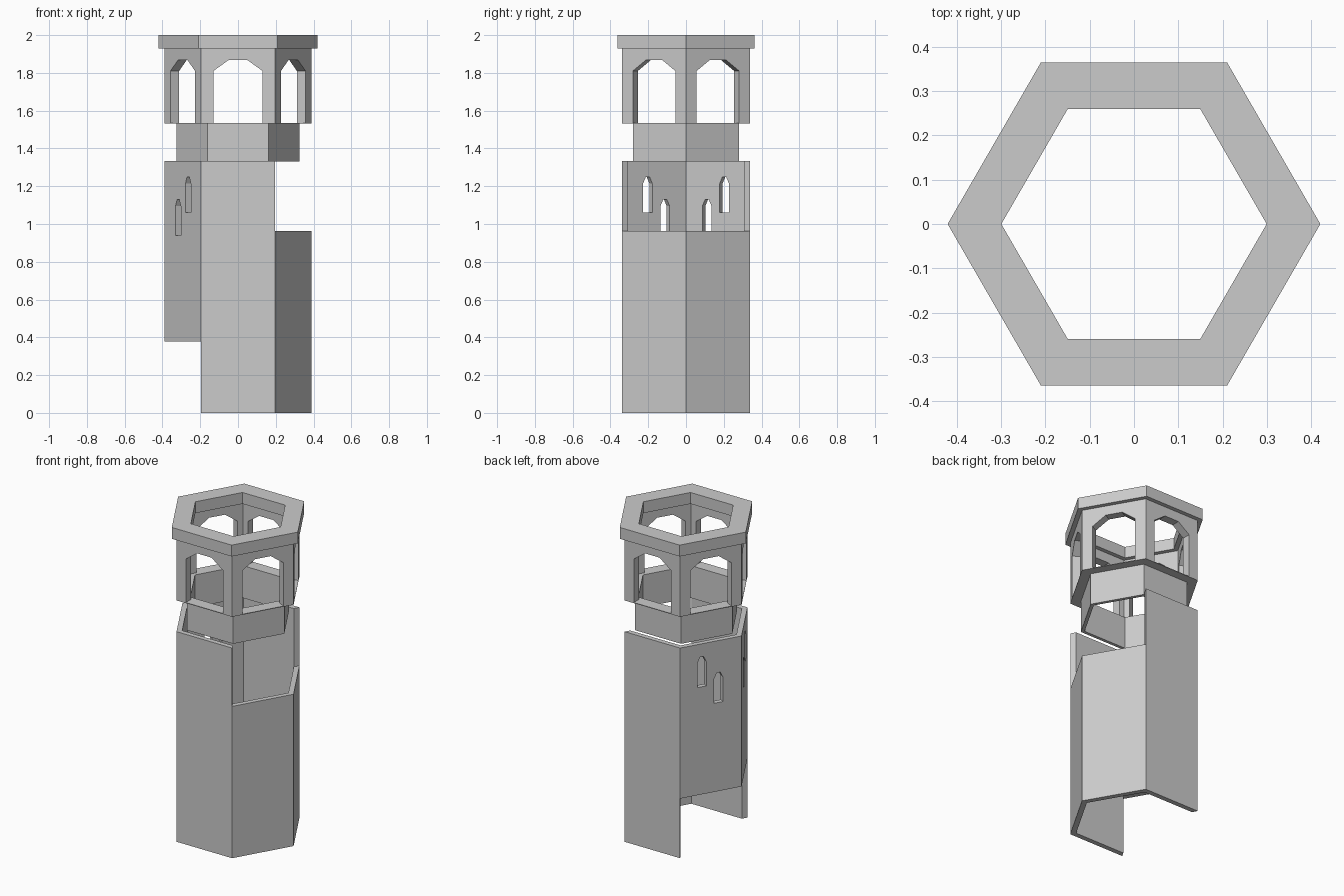
import bpy, bmesh, math
from mathutils import Vector

cube = bpy.data.objects.get("Cube")
if cube:
    bpy.data.objects.remove(cube, do_unlink=True)

stone = bpy.data.materials.new("grey stone")
stone.use_nodes = True
GREY = (0.6, 0.6, 0.6, 1)
stone.diffuse_color = GREY
stone.node_tree.nodes["Principled BSDF"].inputs["Base Color"].default_value = GREY

# Hexagon sides, counted counterclockwise
RIGHT_BACK, BACK, LEFT_BACK, LEFT_FRONT, FRONT, RIGHT_FRONT = range(6)
RING = list(range(6))


def wall(name, sides, outline, r_out, r_in):
    """Mitred slabs on some sides of a hexagon; outline holds (across, height)."""
    half = r_out / 2
    bm = bmesh.new()
    for k in sides:
        angle = math.radians(30 + 60 * k)
        normal = Vector((math.cos(angle), math.sin(angle), 0))
        along = Vector((-normal.y, normal.x, 0))
        end = [0 if abs(u) < half - 1e-5 else math.copysign(1, u) for u, z in outline]

        def loop(r):
            return [bm.verts.new(normal * r * math.cos(math.pi / 6)
                                 + along * (e * r / 2 if e else u) + Vector((0, 0, z)))
                    for (u, z), e in zip(outline, end)]

        outer, inner = loop(r_out), loop(r_in)
        bm.faces.new(outer)
        bm.faces.new(inner[::-1])
        for i in range(len(outline)):
            j = (i + 1) % len(outline)
            # leave joints between neighbouring slabs open so they weld
            if end[i] and end[i] == end[j] and (k + int(end[i])) % 6 in sides:
                continue
            bm.faces.new((outer[i], inner[i], inner[j], outer[j]))
    bmesh.ops.remove_doubles(bm, verts=bm.verts, dist=1e-5)
    bmesh.ops.recalc_face_normals(bm, faces=bm.faces)
    mesh = bpy.data.meshes.new(name)
    bm.to_mesh(mesh)
    bm.free()
    mesh.materials.append(stone)
    obj = bpy.data.objects.new(name, mesh)
    bpy.context.collection.objects.link(obj)
    return obj


def plain(name, sides, z0, z1, r_out, r_in):
    h = r_out / 2
    return wall(name, sides, [(-h, z0), (h, z0), (h, z1), (-h, z1)], r_out, r_in)


# Shaft walls, staggered in height
R, R_IN = 0.39, 0.354
plain("front_wall", [FRONT], 0, 1.333, R, R_IN)
plain("back_wall", [BACK], 0, 1.333, R, R_IN)
plain("low_wall", [RIGHT_FRONT, RIGHT_BACK], 0, 0.963, R, R_IN)
window_wall = plain("window_wall", [LEFT_BACK, LEFT_FRONT], 0.378, 1.333, R, R_IN)

# Slit windows, mirrored front to back
for side, sign in ((LEFT_BACK, -1), (LEFT_FRONT, 1)):
    for u, z in ((0.057, 1.06), (-0.049, 0.94)):
        w, c = 0.028, sign * u
        slit = [(c - w, z), (c + w, z), (c + w, z + 0.155),
                (c + w * 0.4, z + 0.19), (c - w * 0.4, z + 0.19), (c - w, z + 0.155)]
        cutter = wall("window_cutter", [side], slit, R + 0.04, R_IN - 0.04)
        cutter.hide_render = True
        mod = window_wall.modifiers.new("window", "BOOLEAN")
        mod.operation, mod.solver, mod.object = "DIFFERENCE", "EXACT", cutter
        bpy.context.view_layer.objects.active = window_wall
        bpy.ops.object.modifier_apply(modifier=mod.name)
        bpy.data.objects.remove(cutter, do_unlink=True)

# Narrow collar under the lantern
plain("collar", RING, 1.33, 1.533, 0.325, 0.302)

# Lantern with one arched opening on each side
z0, z1, h, w = 1.532, 1.928, R / 2, 0.13
arch = [(-h, z0), (-w, z0), (-w, 1.81), (-0.05, 1.868), (0.05, 1.868),
        (w, 1.81), (w, z0), (h, z0), (h, z1), (-h, z1)]
wall("lantern_arches", RING, arch, R, 0.329)
plain("lantern_sill", RING, 1.531, 1.535, R, 0.302)

# Overhanging cap ring
plain("cap", RING, 1.928, 2.0, 0.42, 0.299)
